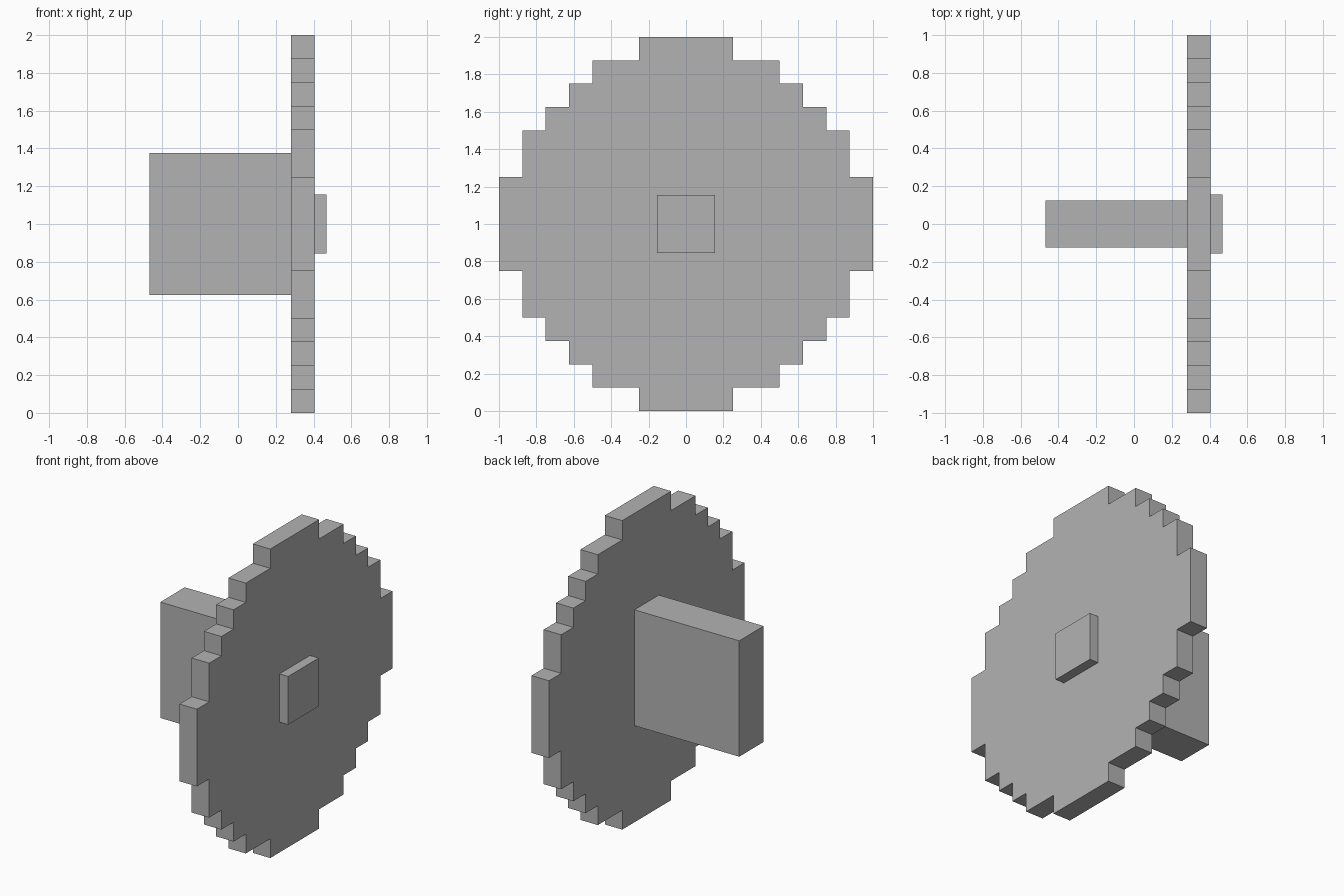
import bpy
import bmesh
from mathutils import Vector

cube = bpy.data.objects.get("Cube")
if cube:
    bpy.data.objects.remove(cube, do_unlink=True)

grey = bpy.data.materials.new("plain_grey")
grey.use_nodes = True
colour = (0.45, 0.45, 0.45, 1)
grey.diffuse_color = colour
grey.node_tree.nodes["Principled BSDF"].inputs["Base Color"].default_value = colour

UNIT = 1 / 16        # small grid step
CENTRE_Z = 1.0


def prism(name, outline, x0, x1):
    """Extrude a (y, z) outline along x from x0 to x1, in flat shading."""
    bm = bmesh.new()
    face = bm.faces.new([bm.verts.new((x0, y, CENTRE_Z + z)) for y, z in outline])
    new = bmesh.ops.extrude_face_region(bm, geom=[face], use_keep_orig=True)["geom"]
    verts = [v for v in new if isinstance(v, bmesh.types.BMVert)]
    bmesh.ops.translate(bm, verts=verts, vec=Vector((x1 - x0, 0, 0)))
    bmesh.ops.recalc_face_normals(bm, faces=bm.faces[:])
    mesh = bpy.data.meshes.new(name)
    bm.to_mesh(mesh)
    bm.free()
    mesh.materials.append(grey)
    obj = bpy.data.objects.new(name, mesh)
    bpy.context.collection.objects.link(obj)
    return obj


def rectangle(y, z):
    return [(-y, -z), (y, -z), (y, z), (-y, z)]


# Stepped disc: one quarter of the staircase, turned four times
steps = [16, 14, 12, 10, 8, 4]
rises = steps[::-1]
quarter = []
for i, reach in enumerate(steps):
    if i:
        quarter.append((reach * UNIT, rises[i - 1] * UNIT))
    quarter.append((reach * UNIT, rises[i] * UNIT))

outline = []
for turn in range(4):
    outline += quarter
    quarter = [(-z, y) for y, z in quarter]

# Positions along the axle, centred on x = 0
left_end = -7.5 * UNIT
disc_inner = left_end + 12 * UNIT
disc_outer = disc_inner + 2 * UNIT

prism("stepped_disc", outline, disc_inner, disc_outer)
prism("mounting_block", rectangle(2 * UNIT, 6 * UNIT), left_end, disc_inner)
prism("hub_cap", rectangle(2.5 * UNIT, 2.5 * UNIT), disc_outer, disc_outer + UNIT)
